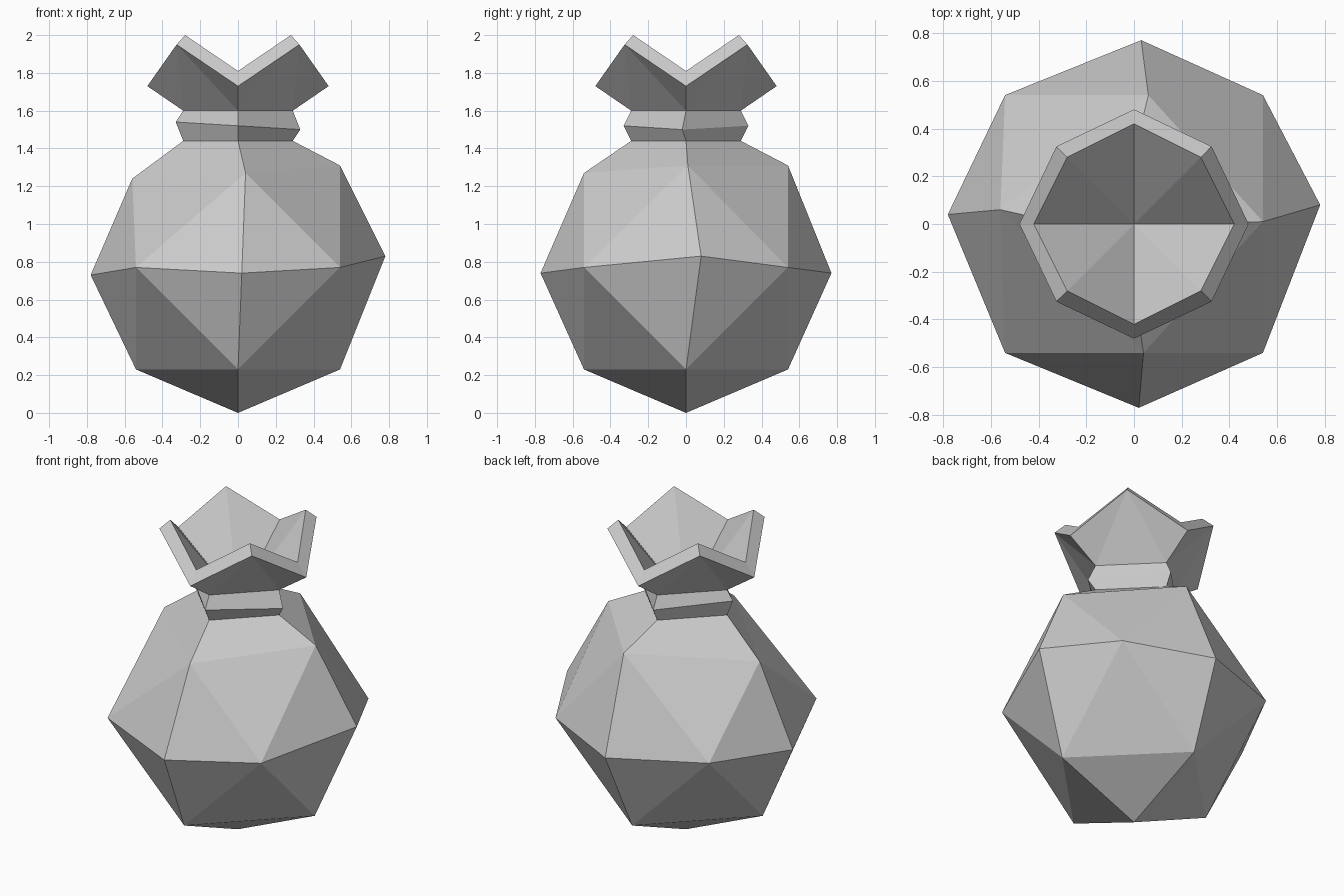
import bpy

if "Cube" in bpy.data.objects:
    bpy.data.objects.remove(bpy.data.objects["Cube"], do_unlink=True)

# One plain cloth grey
cloth = bpy.data.materials.new("cloth_grey")
cloth.use_nodes = True
grey = (0.6, 0.6, 0.6, 1.0)
cloth.diffuse_color = grey
cloth.node_tree.nodes["Principled BSDF"].inputs["Base Color"].default_value = grey


def ring4(r, z):
    """Corners on the axes, counter-clockwise from +x."""
    return [(r, 0, z), (0, r, z), (-r, 0, z), (0, -r, z)]


def ring8(axis_points, d, z):
    """Axis points alternating with diagonal points."""
    diagonals = [(d, d, z), (-d, d, z), (-d, -d, z), (d, -d, z)]
    return [p for pair in zip(axis_points, diagonals) for p in pair]


def bridge(low, high):
    n = len(low)
    return [(low[i], low[(i + 1) % n], high[(i + 1) % n], high[i]) for i in range(n)]


def fan(four, eight, eight_on_top):
    """Join a four-sided ring to an eight-sided one with triangles."""
    faces = []
    for i in range(4):
        a, b = four[i], four[(i + 1) % 4]
        e, d, f = eight[2 * i], eight[2 * i + 1], eight[(2 * i + 2) % 8]
        faces += [(a, b, d), (a, d, e), (b, f, d)]
    return faces if eight_on_top else [t[::-1] for t in faces]


def cone(ring, tip, faces_up):
    n = len(ring)
    faces = [(tip, ring[i], ring[(i + 1) % n]) for i in range(n)]
    return faces if faces_up else [t[::-1] for t in faces]


def build(name, faces):
    points = list(dict.fromkeys(p for f in faces for p in f))
    index = {p: i for i, p in enumerate(points)}
    mesh = bpy.data.meshes.new(name)
    mesh.from_pydata(points, [], [[index[p] for p in f] for f in faces])
    mesh.materials.append(cloth)
    obj = bpy.data.objects.new(name, mesh)
    bpy.context.collection.objects.link(obj)


# Shared neck rings
neck_low = ring4(0.29, 1.44)
neck_high = ring4(0.29, 1.6)

# Lumpy sack body
base = ring4(0.54, 0.23)
belly = ring8([(0.78, 0.08, 0.83), (0.03, 0.77, 0.74),
               (-0.78, 0.04, 0.73), (0.02, -0.77, 0.74)], 0.54, 0.77)
shoulder = [(0.54, 0.01, 1.31), (0.06, 0.54, 1.31),
            (-0.56, 0.06, 1.24), (0.04, -0.54, 1.27)]
build("sack_body", cone(base, (0, 0, 0), False) + fan(base, belly, True)
      + fan(shoulder, belly, False) + bridge(shoulder, neck_low))

# Tie around the neck
tie = [(0.33, -0.02, 1.5), (0, 0.33, 1.52), (-0.33, 0, 1.54), (0, -0.33, 1.52)]
build("neck_tie", bridge(neck_low, tie) + bridge(tie, neck_high))

# Flared mouth with a thick pointed rim and a hollow inside
rim_outer = ring8(ring4(0.48, 1.73), 0.325, 1.95)
rim_inner = ring8(ring4(0.42, 1.81), 0.28, 2.0)
build("flared_mouth", fan(neck_high, rim_outer, True) + bridge(rim_outer, rim_inner)
      + cone(rim_inner, (0, 0, 1.45), True))
